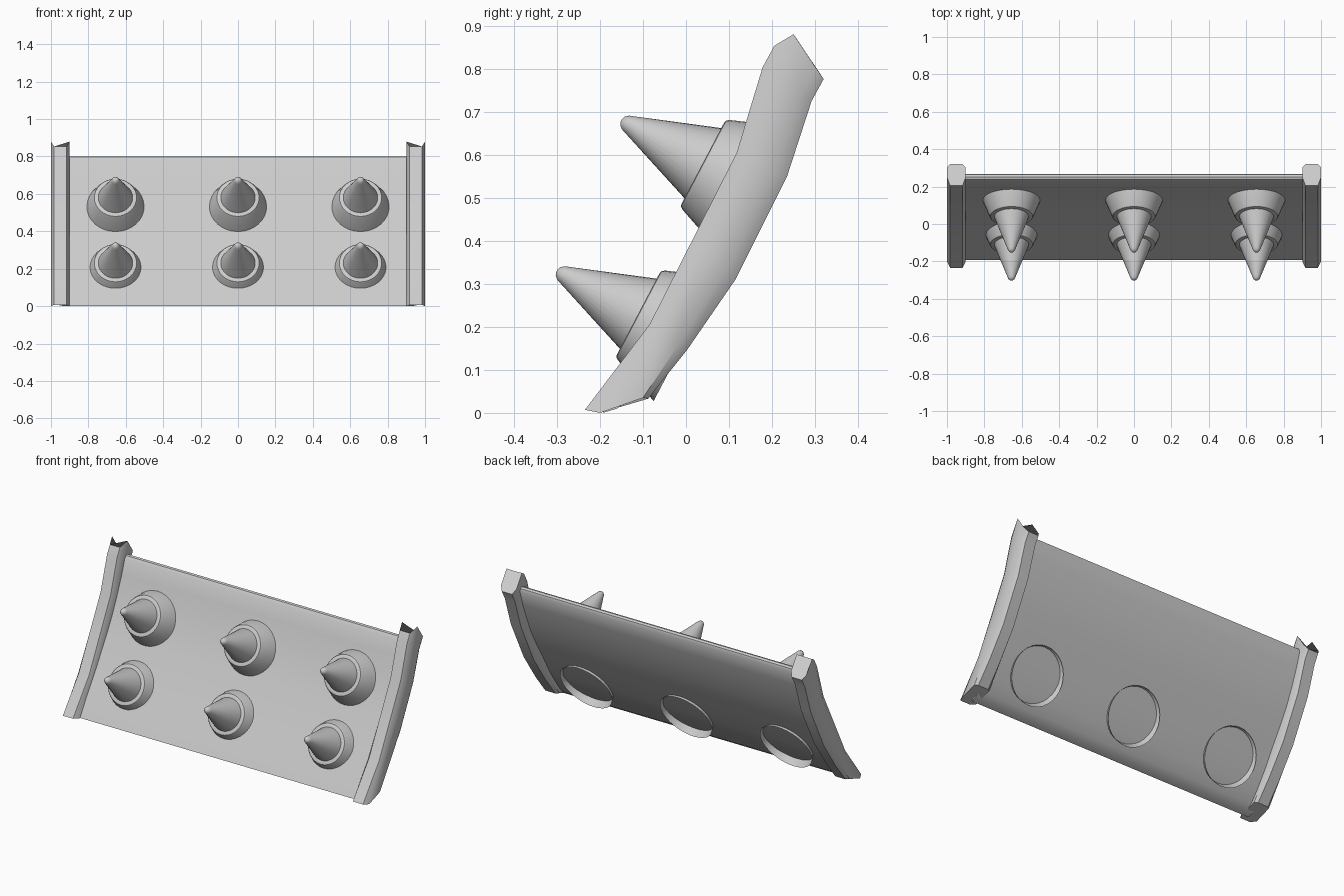
import bpy
from math import sin, cos, pi
from mathutils import Vector

if "Cube" in bpy.data.objects:
    bpy.data.objects.remove(bpy.data.objects["Cube"])


def make(name, verts, faces, angle=0.6):
    me = bpy.data.meshes.new(name)
    me.from_pydata(verts, [], faces)
    ob = bpy.data.objects.new(name, me)
    bpy.context.collection.objects.link(ob)
    bpy.ops.object.select_all(action='DESELECT')
    ob.select_set(True)
    bpy.context.view_layer.objects.active = ob
    bpy.ops.object.mode_set(mode='EDIT')
    bpy.ops.mesh.select_all(action='SELECT')
    bpy.ops.mesh.normals_make_consistent(inside=False)
    bpy.ops.object.mode_set(mode='OBJECT')
    bpy.ops.object.shade_smooth_by_angle(angle=angle)
    return ob


def loft(rings, capped=True):
    n = len(rings[0])
    verts = [p for r in rings for p in r]
    faces = [(i * n + j, i * n + (j + 1) % n, (i + 1) * n + (j + 1) % n, (i + 1) * n + j)
             for i in range(len(rings) - 1) for j in range(n)]
    if capped:
        faces += [tuple(range(n)), tuple(range(len(verts) - n, len(verts)))]
    return verts, faces


# curved panel: side profile (y, z) extruded across x
profile = [(-.193, 0), (-.135, .095), (-.063, .2), (.002, .31), (.06, .405), (.112, .5),
           (.157, .6), (.198, .7), (.225, .78), (.238, .797), (.252, .8), (.264, .793),
           (.268, .775), (.242, .69), (.208, .6), (.165, .5), (.113, .405), (.055, .31),
           (-.008, .2), (-.075, .1), (-.125, .035), (-.16, .01)]
make("curved_panel", *loft([[(x, y, z) for y, z in profile] for x in (-.94, .94)]))


# side rails: eight-sided section swept along the curve, mirrored
def station(F, B):
    F, B = Vector(F), Vector(B)
    return [F, F.lerp(B, .22), F.lerp(B, .78), B]


stations = [
    [(-.235, .007), (-.2, 0), (-.1, .035), (-.088, .033)],
    station((-.085, .205), (.003, .147)),
    station((.0165, .405), (.115, .31)),
    station((.118, .605), (.235, .55)),
    station((.178, .803), (.292, .725)),
    [(.205, .853), (.25, .88), (.302, .802), (.32, .776)],
]
rings = []
for s in stations:
    widths = (.033, .05, .05, .033)
    ring = [(.95 - w, p[0], p[1]) for p, w in zip(s, widths)]
    ring += [(.95 + w, p[0], p[1]) for p, w in reversed(list(zip(s, widths)))]
    rings.append(ring)
rail = make("side_rail", *loft(rings), angle=.7)
mir = rail.modifiers.new("mirror", 'MIRROR')
mir.use_axis = (True, False, False)

# spikes: turned profile (radius, height) with an open flared collar
turned = [(.163, -.125), (.118, -.008), (.113, -.001), (.107, .001), (.092, .001),
          (.022, .193), (.018, .204), (.011, .212), (.003, .215)]
SEG = 32
rings = [[(r * cos(2 * pi * k / SEG), r * sin(2 * pi * k / SEG), h) for k in range(SEG)]
         for r, h in turned]
verts, faces = loft(rings, capped=False)
faces.append(tuple(range(len(verts) - SEG, len(verts))))
axis = Vector((0, -.885, .465))
for row, (y, z) in (("lower", (-.11, .23)), ("upper", (.04, .58))):
    for i, x in enumerate((-.655, 0, .655)):
        spike = make(f"{row}_spike_{i + 1}", verts, faces, angle=.5)
        spike.rotation_euler = axis.to_track_quat('Z', 'X').to_euler()
        spike.location = (x, y, z)
